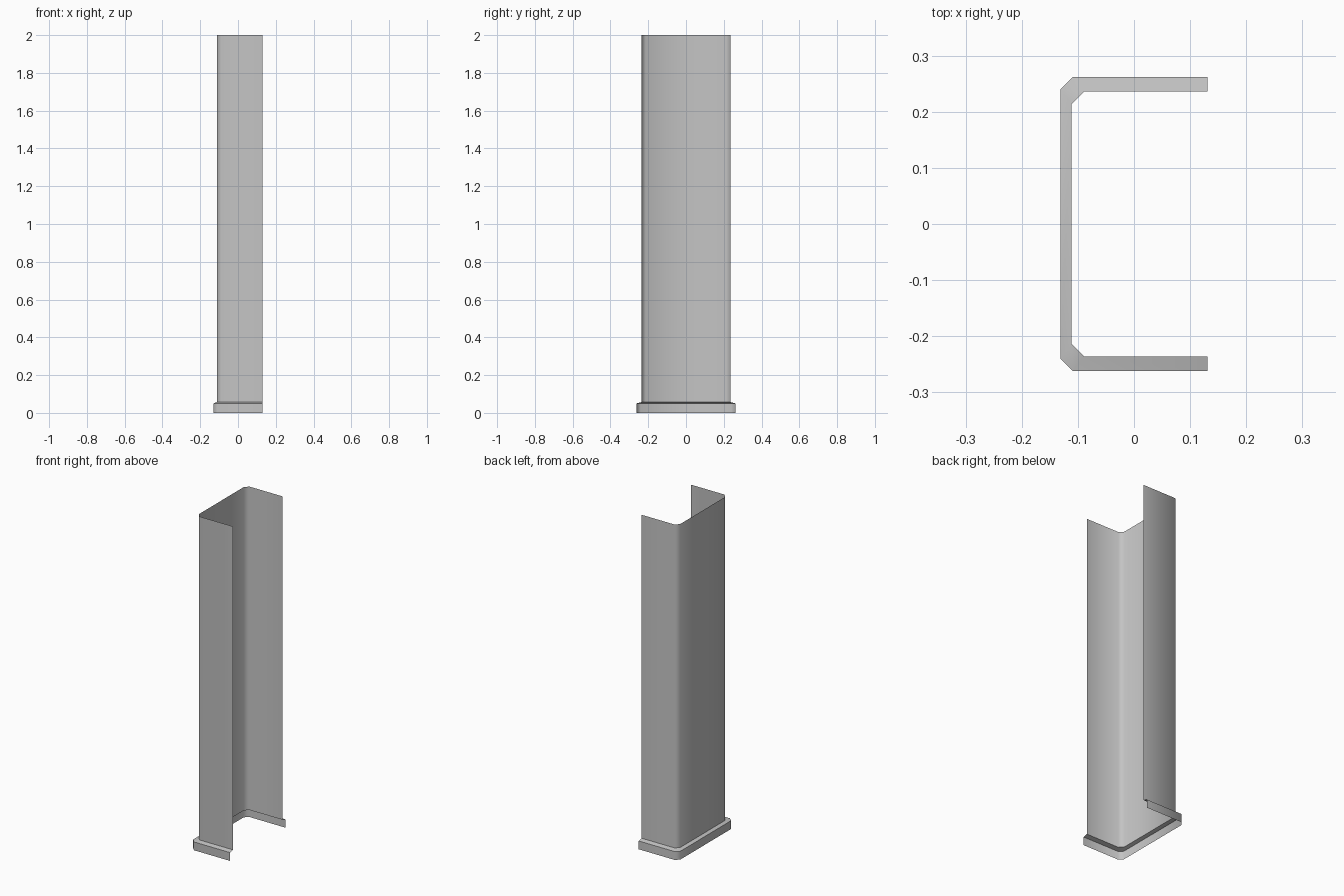
import bpy
import bmesh

cube = bpy.data.objects.get("Cube")
if cube:
    bpy.data.objects.remove(cube, do_unlink=True)

# Single plain grey finish
grey = bpy.data.materials.new("plain_grey")
grey.use_nodes = True
colour = (0.55, 0.55, 0.55, 1)
grey.diffuse_color = colour
grey.node_tree.nodes["Principled BSDF"].inputs["Base Color"].default_value = colour

OPEN_X = 0.131   # open side of the channel
CHAMFER = 0.022  # corner cut between web and flanges


def channel_path(web_x, half_y):
    """Plan of a U channel with cut corners, from front flange to back flange."""
    half = [(OPEN_X, half_y), (web_x + CHAMFER, half_y), (web_x, half_y - CHAMFER)]
    return [(x, -y) for x, y in half] + half[::-1]


def channel_sheet(name, rings):
    """Skin a thin open sheet through (web_x, half_y, z) rings, bottom to top."""
    bm = bmesh.new()
    rows = [[bm.verts.new((x, y, z)) for x, y in channel_path(web_x, half_y)]
            for web_x, half_y, z in rings]
    for low, high in zip(rows, rows[1:]):
        for i in range(len(low) - 1):
            # wound so that normals point away from the channel
            bm.faces.new((low[i], high[i], high[i + 1], low[i + 1]))
    mesh = bpy.data.meshes.new(name)
    bm.to_mesh(mesh)
    bm.free()
    mesh.materials.append(grey)
    obj = bpy.data.objects.new(name, mesh)
    bpy.context.collection.objects.link(obj)
    bpy.ops.object.select_all(action='DESELECT')
    obj.select_set(True)
    bpy.context.view_layer.objects.active = obj
    bpy.ops.object.shade_smooth_by_angle(angle=0.9)
    return obj


SHAFT = (-0.111, 0.236)
TRIM = (-0.131, 0.262)

# Tall column casing
channel_sheet("column_casing", [(*SHAFT, 0.057), (*SHAFT, 2.0)])

# Base trim: upright skirt with a gently sloping ledge up to the casing
channel_sheet("base_trim", [(*TRIM, 0.0), (*TRIM, 0.05), (*SHAFT, 0.057)])
